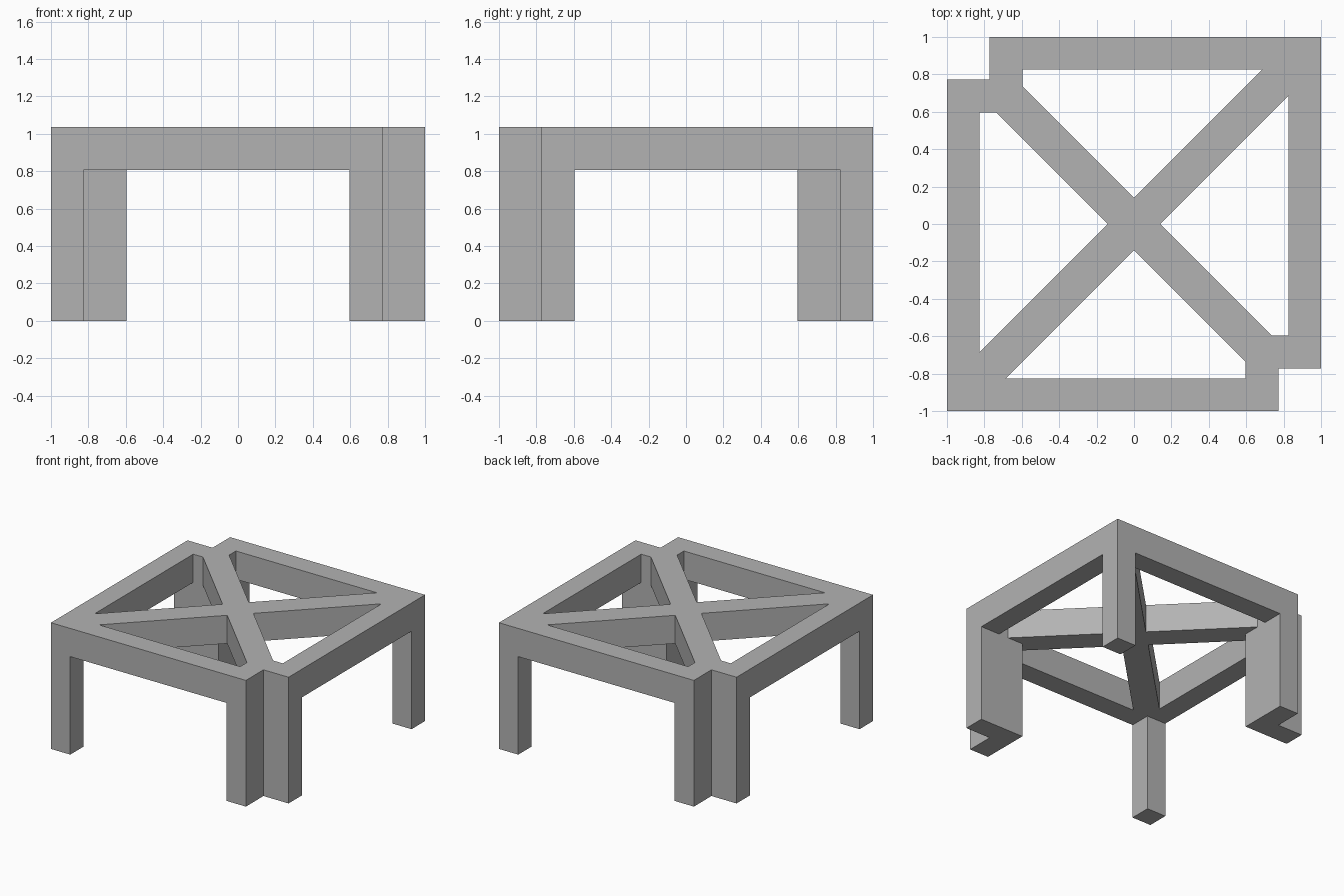
import bpy
import bmesh

cube = bpy.data.objects.get("Cube")
if cube:
    bpy.data.objects.remove(cube, do_unlink=True)

TOP, UNDER = 1.037, 0.805   # top and underside of the frame
BEAM = 0.825                # inner edge of the beams
NOTCH, INNER = 0.772, 0.597 # outer and inner corner of the angled legs
CROSS = 0.14                # half diagonal of the brace crossing

grey = bpy.data.materials.new("plain grey")
grey.use_nodes = True
colour = (0.45, 0.45, 0.45, 1)
grey.diffuse_color = colour
grey.node_tree.nodes["Principled BSDF"].inputs["Base Color"].default_value = colour


def turned(points):
    """Half turn about the vertical axis."""
    return [(-x, -y) for x, y in points]


def slab(name, loops, z0, z1):
    """Extrude an outline, with optional holes, from z0 to z1."""
    bm = bmesh.new()
    for loop in loops:
        verts = [bm.verts.new((x, y, z0)) for x, y in loop]
        for a, b in zip(verts, verts[1:] + verts[:1]):
            bm.edges.new((a, b))
    bmesh.ops.triangle_fill(bm, use_beauty=True, edges=bm.edges[:], normal=(0, 0, 1))
    ext = bmesh.ops.extrude_face_region(bm, geom=bm.faces[:], use_keep_orig=True)
    moved = [g for g in ext["geom"] if isinstance(g, bmesh.types.BMVert)]
    bmesh.ops.translate(bm, verts=moved, vec=(0, 0, z1 - z0))
    bmesh.ops.recalc_face_normals(bm, faces=bm.faces[:])
    mesh = bpy.data.meshes.new(name)
    bm.to_mesh(mesh)
    bm.free()
    mesh.materials.append(grey)
    obj = bpy.data.objects.new(name, mesh)
    bpy.context.collection.objects.link(obj)
    return obj


# Top frame: notched square with four openings around the crossed braces
half = [(-1, -1), (NOTCH, -1), (NOTCH, -NOTCH), (1, -NOTCH)]
side_hole = [(CROSS, 0), (INNER + CROSS, -INNER), (BEAM, -INNER), (BEAM, BEAM - CROSS)]
front_hole = [(-y, -x) for x, y in side_hole]
holes = [side_hole, front_hole, turned(side_hole), turned(front_hole)]
slab("braced_top_frame", [half + turned(half)] + holes, UNDER, TOP)

# Square legs at the full corners, angled legs at the notched corners
square = [(-1, -1), (-BEAM, -1), (-BEAM, -BEAM), (-1, -BEAM)]
angle = [(INNER, -1), (NOTCH, -1), (NOTCH, -NOTCH),
         (1, -NOTCH), (1, -INNER), (INNER, -INNER)]
slab("front_square_leg", [square], 0, UNDER)
slab("back_square_leg", [turned(square)], 0, UNDER)
slab("front_angled_leg", [angle], 0, UNDER)
slab("back_angled_leg", [turned(angle)], 0, UNDER)
